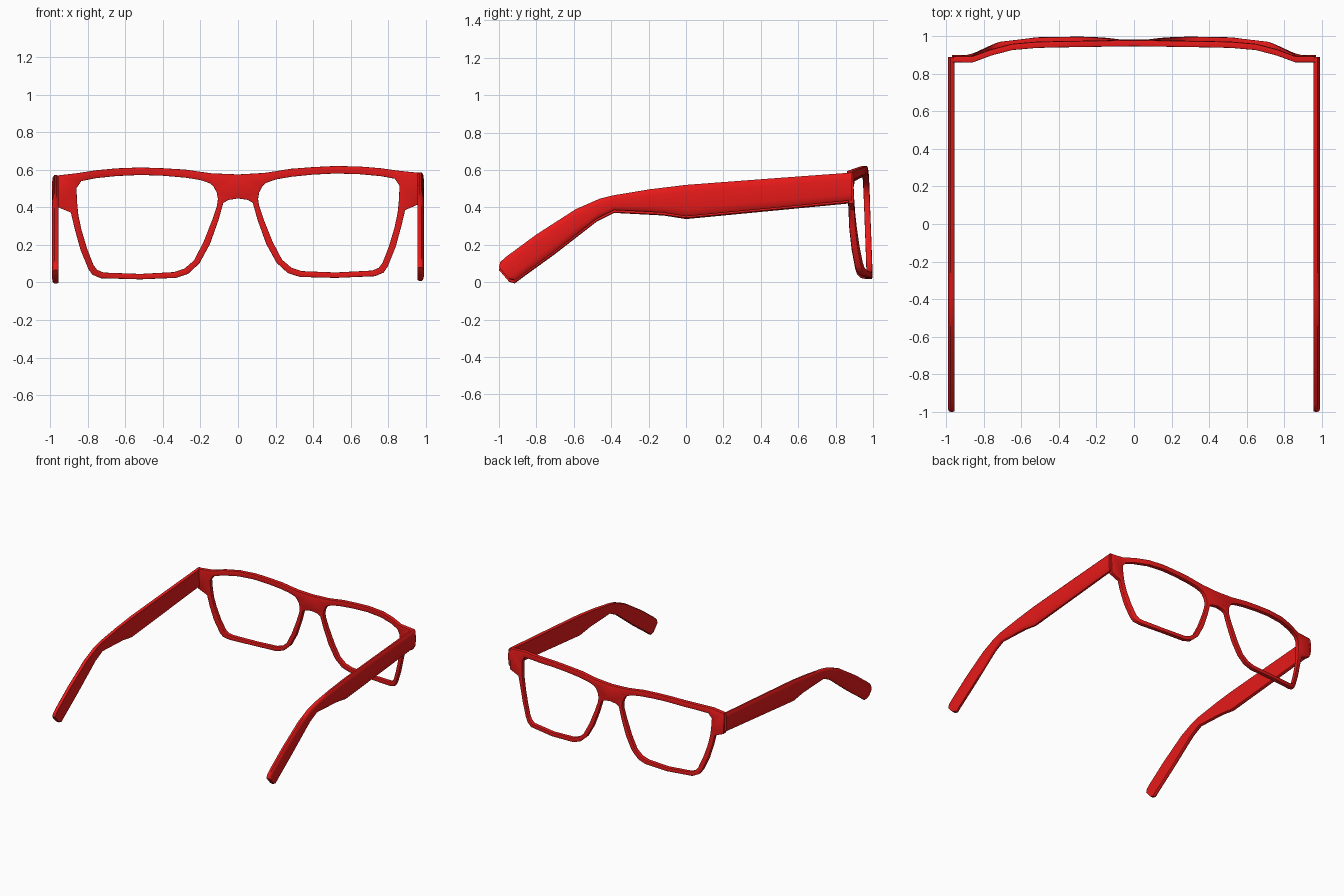
import bpy, bmesh, math

if "Cube" in bpy.data.objects:
    bpy.data.objects.remove(bpy.data.objects["Cube"])

red = bpy.data.materials.new("red_plastic")
red.diffuse_color = (0.8, 0.01, 0.01, 1)
red.use_nodes = True
red.node_tree.nodes["Principled BSDF"].inputs["Base Color"].default_value = red.diffuse_color


def skew(v):
    # the left side sits slightly lower than the right
    v.co.z += 0.0075 * (v.co.x - abs(v.co.x))


def finish(bm, name, angle):
    for v in bm.verts:
        skew(v)
    bmesh.ops.recalc_face_normals(bm, faces=bm.faces)
    me = bpy.data.meshes.new(name)
    bm.to_mesh(me)
    bm.free()
    me.materials.append(red)
    ob = bpy.data.objects.new(name, me)
    bpy.context.collection.objects.link(ob)
    bpy.ops.object.select_all(action='DESELECT')
    ob.select_set(True)
    bpy.context.view_layer.objects.active = ob
    bpy.ops.object.shade_smooth_by_angle(angle=math.radians(angle))


def lerp(table, x):
    for (x0, a), (x1, b) in zip(table, table[1:]):
        if x <= x1:
            return a + (b - a) * (x - x0) / (x1 - x0)
    return table[-1][1]


# Front frame: outer and lens-hole points (x, z) of one half, paired
RIM = [((0, .575), (.132, .515)), ((.14, .583), (.15, .53)), ((.2, .592), (.2, .548)),
       ((.28, .605), (.28, .562)), ((.4, .614), (.4, .574)), ((.52, .62), (.52, .58)),
       ((.65, .617), (.65, .576)), ((.76, .608), (.76, .566)), ((.86, .594), (.835, .552)),
       ((.97, .583), (.86, .515)), ((.97, .42), (.857, .44)), ((.89, .385), (.85, .37)),
       ((.87, .30), (.833, .29)), ((.84, .19), (.803, .19)), ((.798, .085), (.77, .105)),
       ((.775, .052), (.75, .078)), ((.73, .033), (.715, .063)), ((.52, .024), (.52, .053)),
       ((.33, .029), (.34, .06)), ((.265, .05), (.285, .078)), ((.205, .105), (.235, .12)),
       ((.15, .205), (.185, .215)), ((.105, .33), (.137, .335)), ((.078, .425), (.112, .41)),
       ((.05, .44), (.107, .445)), ((0, .447), (.113, .48))]
DEPTH = [(0, .961), (.5, .956), (.7, .938), (.8, .897), (.86, .876), (1, .876)]

bm = bmesh.new()
for s in (1, -1):
    rings = []
    for o, i in RIM:
        ring = []
        for (x, z), t in ((o, .016), (i, .016), (i, -.016), (o, -.016)):
            y = lerp(DEPTH, x) + .025 * (.6 - z) / .6 + t
            ring.append(bm.verts.new((s * x, y, z)))
        rings.append(ring)
    n = len(rings)
    for k in range(n):
        a, b = rings[k], rings[(k + 1) % n]
        for j in range(4):
            if k == n - 1 and j == 3:
                continue  # centre of the bridge stays open for joining
            bm.faces.new((a[j], b[j], b[(j + 1) % 4], a[(j + 1) % 4]))
bmesh.ops.remove_doubles(bm, verts=bm.verts, dist=1e-4)
bmesh.ops.recalc_face_normals(bm, faces=bm.faces)
sharp = [e for e in bm.edges if e.is_manifold and e.calc_face_angle() > math.radians(55)]
bmesh.ops.bevel(bm, geom=sharp, offset=.009, segments=2, profile=.5,
                affect='EDGES', clamp_overlap=True)
finish(bm, "front_frame", 50)

# Temples: (top y, top z, bottom y, bottom z) stations from hinge to ear tip
ARM = [(.888, .586, .888, .437), (.45, .554, .45, .395), (0, .52, 0, .352),
       (-.19, .497, -.12, .371), (-.385, .465, -.385, .385), (-.46, .447, -.475, .34),
       (-.59, .39, -.565, .27), (-.80, .255, -.70, .165), (-.96, .137, -.88, .035),
       (-.993, .108, -.915, .008), (-1, .08, -.945, .016)]
# Cross-section (x, fraction from bottom to top): flat inside, rounded outside
SECTION = [(.957, .04), (.957, .96), (.965, 1), (.978, 1), (.986, .93), (.99, .75),
           (.991, .5), (.99, .25), (.986, .07), (.978, 0), (.965, 0)]

for s, name in ((1, "right_temple"), (-1, "left_temple")):
    bm = bmesh.new()
    rings = [[bm.verts.new((s * x, by + (ty - by) * f, bz + (tz - bz) * f))
              for x, f in SECTION] for ty, tz, by, bz in ARM]
    m = len(SECTION)
    for a, b in zip(rings, rings[1:]):
        for j in range(m):
            bm.faces.new((a[j], b[j], b[(j + 1) % m], a[(j + 1) % m]))
    bm.faces.new(rings[0])
    bm.faces.new(rings[-1])
    finish(bm, name, 40)
